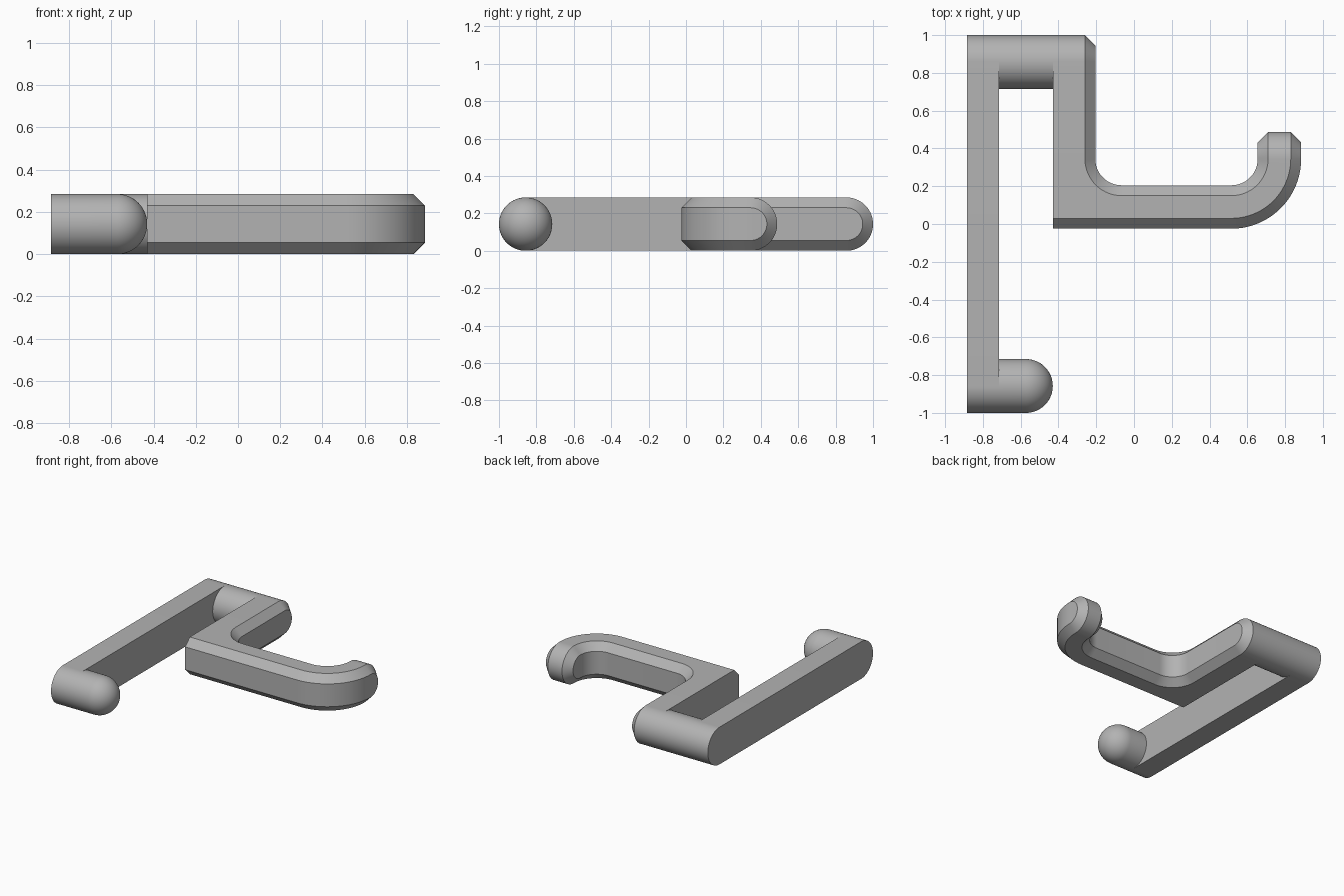
import bpy, bmesh, math
from mathutils import Vector

if "Cube" in bpy.data.objects:
    bpy.data.objects.remove(bpy.data.objects["Cube"], do_unlink=True)

R = 0.1425            # half thickness, also the radius of all rounded ends
C = 0.055             # chamfer
END_Y = 1 - R         # centre of the rounded ends
BACK, FACE, ARM = -0.885, -0.715, -0.43
SEG = 20
RADII = (R - C, R, R, R - C)   # chamfered strip: edge, top, top, edge

grey = bpy.data.materials.new("plain grey")
grey.use_nodes = True
grey.diffuse_color = (0.45, 0.45, 0.45, 1)
grey.node_tree.nodes["Principled BSDF"].inputs["Base Color"].default_value = (0.45, 0.45, 0.45, 1)


def finish(bm, name):
    bmesh.ops.remove_doubles(bm, verts=bm.verts, dist=1e-5)
    bmesh.ops.recalc_face_normals(bm, faces=bm.faces)
    mesh = bpy.data.meshes.new(name)
    bm.to_mesh(mesh)
    bm.free()
    mesh.materials.append(grey)
    obj = bpy.data.objects.new(name, mesh)
    bpy.context.collection.objects.link(obj)
    bpy.ops.object.select_all(action='DESELECT')
    obj.select_set(True)
    bpy.context.view_layer.objects.active = obj
    bpy.ops.object.shade_smooth_by_angle(angle=math.radians(30))
    return obj


def section(points, radii, tilt=0.0, way=1):
    """Closed ring: four points across, mirrored above and below mid height."""
    s, c = math.sin(tilt) * way, math.cos(tilt)
    top = [Vector((x, y + r * s, R + r * c)) for (x, y), r in zip(points, radii)]
    low = [Vector((p.x, p.y, 2 * R - p.z)) for p in reversed(top)]
    return top + low


def round_end(xs, y, radii, way):
    """Rings of a half-round end, from the straight part to the tip."""
    return [section([(x, y) for x in xs], radii, math.pi / 2 * i / SEG, way)
            for i in range(SEG + 1)]


def loft(name, rings):
    bm = bmesh.new()
    loops = [[bm.verts.new(p) for p in ring] for ring in rings]
    for a, b in zip(loops, loops[1:]):
        for i in range(len(a)):
            j = (i + 1) % len(a)
            bm.faces.new((a[i], a[j], b[j], b[i]))
    return finish(bm, name)


def lathe_x(name, profile, y):
    """Turn an (x, radius) profile around a line along x."""
    bm = bmesh.new()
    verts = [bm.verts.new((x, y, R + r)) for x, r in profile]
    edges = [bm.edges.new(pair) for pair in zip(verts, verts[1:])]
    bmesh.ops.spin(bm, geom=verts + edges, cent=(0, y, R), axis=(1, 0, 0),
                   angle=math.tau, steps=SEG * 4)
    return finish(bm, name)


def polar(cx, cy, r, angle):
    return (cx + r * math.cos(angle), cy + r * math.sin(angle))


# long plate with half-round ends
plate_x = (BACK, BACK, FACE, FACE)
loft("back_plate",
     round_end(plate_x, END_Y, (R,) * 4, 1)[::-1]
     + round_end(plate_x, -END_Y, (R,) * 4, -1))

# round bar joining plate and hook
lathe_x("upper_bar", [(FACE, 0), (FACE, R), (ARM, R), (ARM, 0)], END_Y)

# lower peg with a ball tip
ball_x = ARM - R
dome = [polar(ball_x, 0, R, math.pi / 2 * (1 - i / SEG)) for i in range(SEG)]
lathe_x("lower_peg", [(FACE, 0), (FACE, R)] + dome + [(ball_x + R, 0)], -END_Y)

# hook: arm, square outer elbow with inner fillet, tray and upturned tip
FRONT, INNER = -0.025, 0.14
BEND_X, BEND_Y = 0.515, 0.345
fillet_x = -0.205 + INNER
arm_x = (ARM, ARM, -0.205 - C, -0.205)
rings = round_end(arm_x, END_Y, RADII, 1)[::-1]
rings.append(section([(x, BEND_Y) for x in arm_x], RADII))
for i in range(SEG + 1):
    a = math.pi * (1 + 0.5 * i / SEG)
    out_x = fillet_x if i == SEG else ARM
    rings.append(section([(out_x, FRONT), (out_x, FRONT + C),
                          polar(fillet_x, BEND_Y, INNER + C, a),
                          polar(fillet_x, BEND_Y, INNER, a)], RADII))
outer = BEND_Y - FRONT
bend = (outer, outer - C, INNER + C, INNER)
for i in range(SEG + 1):
    a = math.pi * (-0.5 + 0.5 * i / SEG)
    rings.append(section([polar(BEND_X, BEND_Y, r, a) for r in bend], RADII))
rings += round_end([BEND_X + r for r in bend], BEND_Y, RADII, 1)
loft("hook", rings)
